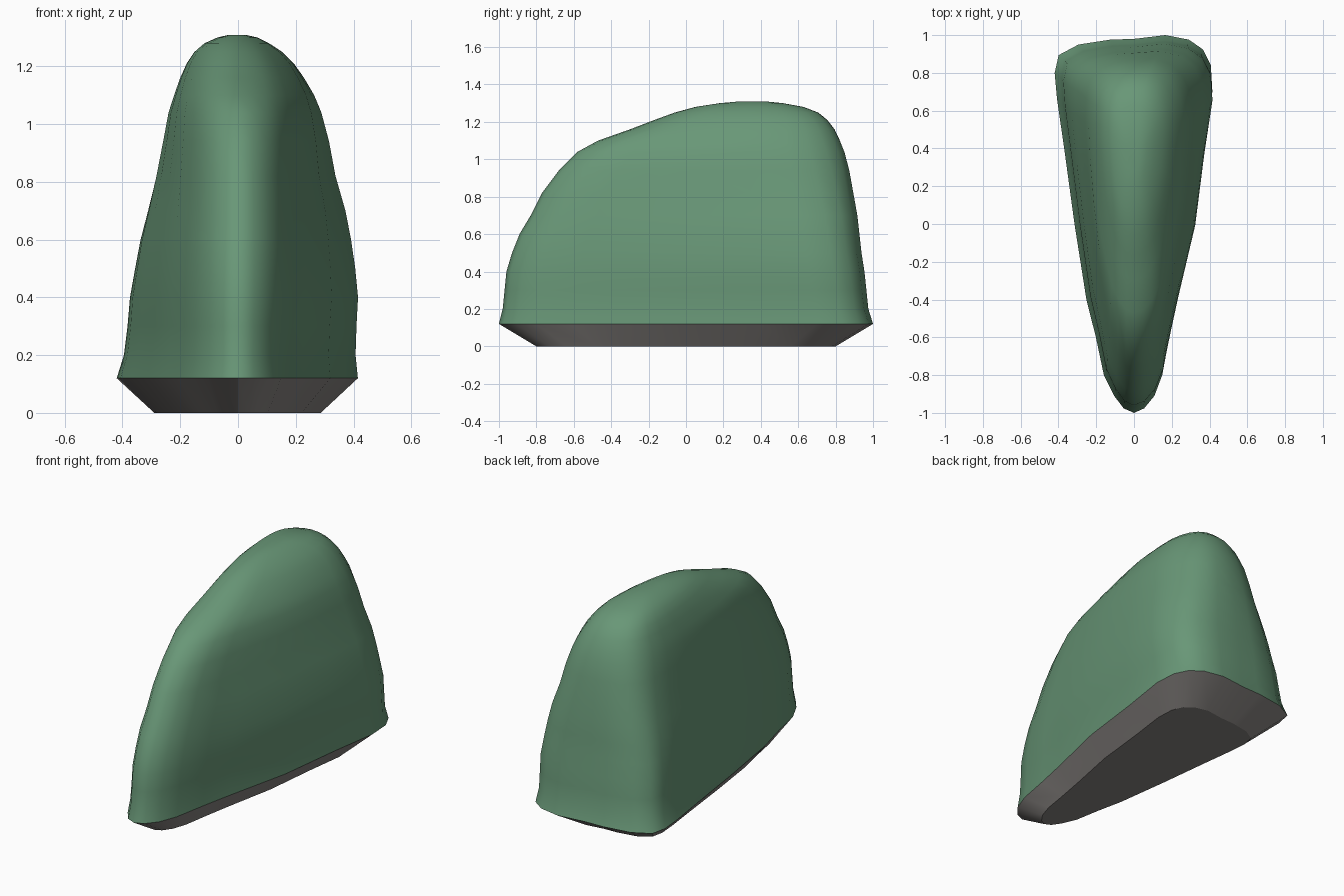
import bpy
import bmesh
from math import cos, sin, tau

cube = bpy.data.objects.get("Cube")
if cube:
    bpy.data.objects.remove(cube)


def material(name, rgb):
    mat = bpy.data.materials.new(name)
    mat.use_nodes = True
    mat.diffuse_color = (*rgb, 1)
    bsdf = mat.node_tree.nodes["Principled BSDF"]
    bsdf.inputs["Base Color"].default_value = (*rgb, 1)
    return mat


green = material("sage green", (0.14, 0.31, 0.185))
grey = material("warm grey", (0.24, 0.225, 0.215))

# Wedge outline: (share of width, share of length from the front tip)
RIGHT = [(0, 0), (.13, .012), (.25, .045), (.38, .1), (.48, .2), (.6, .3), (.75, .5),
         (.88, .7), (.97, .83), (1, .9), (.95, .947), (.7, .975), (.3, .988), (0, .99)]
LEFT = [(.4, 1), (.7, .988), (.88, .962), (.98, .92), (1, .85), (.89, .7), (.77, .5),
        (.55, .3), (.45, .2), (.36, .1), (.26, .045), (.13, .012)]
OUTLINE = [(-w, t) for w, t in RIGHT] + LEFT

# Heights of the body: z, front y, back y, right width, left width
LEVELS = [
    (.12, -1, 1, .42, .415), (.2, -.98, .975, .395, .407), (.3, -.97, .965, .383, .41),
    (.4, -.96, .955, .375, .415), (.5, -.93, .94, .358, .405), (.6, -.89, .93, .34, .39),
    (.7, -.83, .92, .315, .37), (.82, -.77, .9, .287, .335), (.94, -.68, .88, .262, .312),
    (1.04, -.58, .855, .242, .285), (1.1, -.47, .83, .222, .26), (1.16, -.3, .8, .2, .225),
    (1.21, -.17, .76, .177, .19), (1.25, -.06, .71, .15, .15), (1.28, .05, .63, .115, .105),
    (1.3, .18, .52, .07, .065), (1.308, .27, .44, .035, .03)]


def ring(z, front, back, right, left):
    # The outline softens from a wedge at the rim to an oval at the crown
    soft = .65 * ((z - .12) / 1.19) ** 2
    pts = []
    for i, (w, t) in enumerate(OUTLINE):
        a = tau * i / len(OUTLINE)
        w = (w * (1 - soft) - sin(a) * soft) * (1 + .1 * soft)
        t = t * (1 - soft) + (1 - cos(a)) / 2 * soft
        pts.append((w * (right if w < 0 else left), front + t * (back - front), z))
    return pts


def loft(name, rings, mat, angle):
    bm = bmesh.new()
    loops = [[bm.verts.new(p) for p in pts] for pts in rings]
    n = len(loops[0])
    for low, high in zip(loops, loops[1:]):
        for i in range(n):
            j = (i + 1) % n
            bm.faces.new((low[i], low[j], high[j], high[i]))
    bm.faces.new(loops[0])
    bm.faces.new(loops[-1])
    bmesh.ops.recalc_face_normals(bm, faces=bm.faces)
    mesh = bpy.data.meshes.new(name)
    bm.to_mesh(mesh)
    bm.free()
    mesh.materials.append(mat)
    obj = bpy.data.objects.new(name, mesh)
    bpy.context.collection.objects.link(obj)
    bpy.ops.object.select_all(action="DESELECT")
    obj.select_set(True)
    bpy.context.view_layer.objects.active = obj
    bpy.ops.object.shade_smooth_by_angle(angle=angle)


# Rounded body
loft("wedge_body", [ring(*level) for level in LEVELS], green, 0.9)

# Base tapering inward to the ground
rim = ring(*LEVELS[0])
foot = [(x * .69, y * .8, 0) for x, y, z in rim]
loft("tapered_base", [foot, rim], grey, 0.45)
